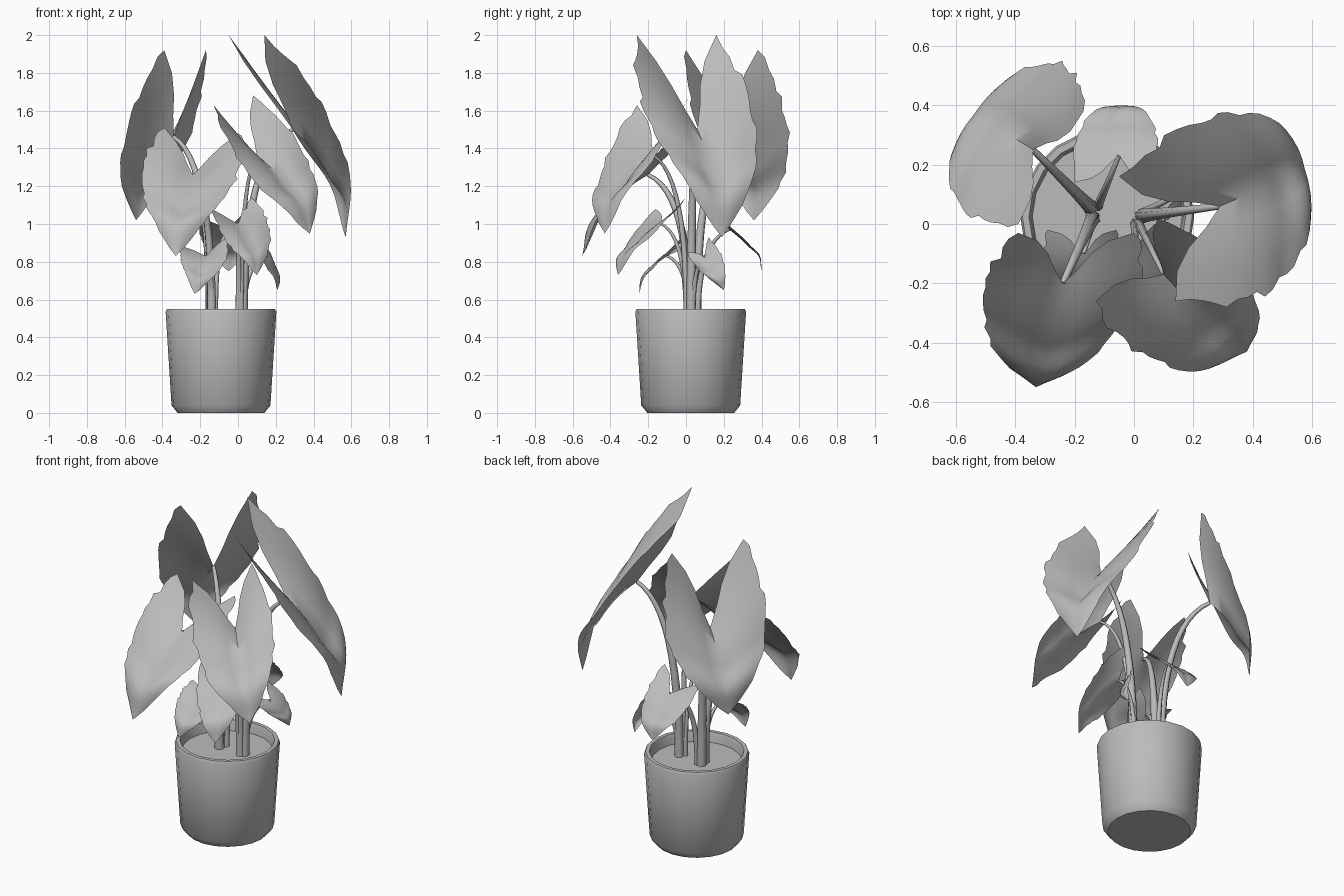
import bpy
import bmesh
import math
import random
from mathutils import Vector

random.seed(4)
if "Cube" in bpy.data.objects:
    bpy.data.objects.remove(bpy.data.objects["Cube"], do_unlink=True)

# Single plain material
grey = bpy.data.materials.new("plain_grey")
grey.use_nodes = True
GREY = (0.5, 0.5, 0.5, 1)
grey.diffuse_color = GREY
grey.node_tree.nodes["Principled BSDF"].inputs["Base Color"].default_value = GREY


def select_only(obj):
    bpy.ops.object.select_all(action="DESELECT")
    obj.select_set(True)
    bpy.context.view_layer.objects.active = obj


def mesh_object(name, bm, angle):
    mesh = bpy.data.meshes.new(name)
    bm.to_mesh(mesh)
    bm.free()
    mesh.materials.append(grey)
    obj = bpy.data.objects.new(name, mesh)
    bpy.context.collection.objects.link(obj)
    select_only(obj)
    bpy.ops.object.shade_smooth_by_angle(angle=math.radians(angle))


def lathe(name, profile, centre, sides):
    """Spin a radius/height profile that starts on the axis."""
    bm = bmesh.new()
    verts = [bm.verts.new((r, 0, z)) for r, z in profile]
    edges = [bm.edges.new(pair) for pair in zip(verts, verts[1:])]
    bmesh.ops.spin(bm, geom=verts + edges, axis=(0, 0, 1), cent=(0, 0, 0),
                   steps=sides, angle=math.tau)
    bmesh.ops.remove_doubles(bm, verts=bm.verts, dist=0.0005)
    bmesh.ops.recalc_face_normals(bm, faces=bm.faces)
    bmesh.ops.translate(bm, verts=bm.verts, vec=centre)
    mesh_object(name, bm, 35)


def through(a, b, c, t):
    """Quadratic passing through a, b and c."""
    return a * (1 - t) * (1 - 2 * t) + b * 4 * t * (1 - t) + c * t * (2 * t - 1)


def leaf(name, notch, tip, lobes, sides, rows=20, cols=4):
    """Heart-shaped blade: two halves spread from a bowed midrib."""
    notch, tip = Vector(notch), Vector(tip)
    lobes = [Vector(p) for p in lobes]
    sides = [Vector(p) for p in sides]
    up = (sides[1] - sides[0]).cross(tip - notch).normalized()
    if up.z < 0:
        up.negate()
    size = (tip - notch).length
    mid = (notch + tip) / 2 + up * size * 0.1
    bm = bmesh.new()
    grid = []
    for i in range(rows + 1):
        t = i / rows
        # The lower half of the blade bows out, then drops to the tip
        droop = up * size * 0.055 * math.sin(math.tau * max(t, 0.5)) ** 2
        rib = through(notch, mid, tip, t) + droop
        row = []
        for j in range(-cols, cols + 1):
            half = 0 if j < 0 else 1
            s = abs(j) / cols
            edge = through(lobes[half], sides[half], tip, t) + droop
            reach = s
            if s == 1 and 0 < i < rows:
                reach += random.uniform(-0.05, 0.05)
            puff = up * size * 0.03 * math.sin(math.pi * s) * math.sin(math.pi * t)
            # Rounded inner edges of the two lobes, curled slightly back
            swell = (lobes[1 - half] - lobes[half]) * 0.13 - up * size * 0.07
            swell *= math.sin(math.pi * s) * s * (1 - t) ** 4
            row.append(bm.verts.new(rib.lerp(edge, reach) + puff + swell))
        grid.append(row)
    for low, high in zip(grid, grid[1:]):
        for j in range(2 * cols):
            bm.faces.new((low[j], low[j + 1], high[j + 1], high[j]))
    bmesh.ops.remove_doubles(bm, verts=bm.verts, dist=0.0005)
    bm.normal_update()
    if sum(f.normal.dot(up) for f in bm.faces) < 0:
        bmesh.ops.reverse_faces(bm, faces=bm.faces)
    mesh_object(name, bm, 60)


def stem(name, base, end, thick):
    """Tapered stalk that rises straight, then arches out to the leaf."""
    base, end = Vector(base), Vector(end)
    bend = Vector((base.x, base.y, base.z + (end.z - base.z) * 0.88))
    curve = bpy.data.curves.new(name, "CURVE")
    curve.dimensions = "3D"
    curve.bevel_depth = thick
    curve.bevel_resolution = 1
    curve.use_fill_caps = True
    spline = curve.splines.new("POLY")
    count = 12
    spline.points.add(count)
    for i, point in enumerate(spline.points):
        t = i / count
        pos = base.lerp(bend, t).lerp(bend.lerp(end, t), t)
        point.co = (*pos, 1)
        point.radius = 1 - 0.6 * t
    spline.use_smooth = True
    curve.materials.append(grey)
    obj = bpy.data.objects.new(name, curve)
    bpy.context.collection.objects.link(obj)
    select_only(obj)
    bpy.ops.object.convert(target="MESH")


# Pot with a chamfered foot and rim, and the soil inside
POT = (-0.09, 0.025, 0)
lathe("pot", [(0, 0), (0.23, 0), (0.262, 0.04), (0.293, 0.535), (0.286, 0.55),
              (0.264, 0.55), (0.257, 0.53), (0.25, 0.47)], POT, 20)
lathe("soil", [(0, 0.49), (0.253, 0.49)], POT, 20)

# Leaves: clump, notch, tip, two lobe ends, two widest side points
LEFT_CLUMP, RIGHT_CLUMP = (-0.13, 0.04), (0.005, 0.025)
plants = {
    "large_left": (RIGHT_CLUMP, (.29, .06, 1.5), (.57, .19, .93),
                   [(-.05, .16, 2), (.14, -.26, 2)],
                   [(.32, .37, 1.45), (.49, -.19, 1.53)]),
    "large_back": (LEFT_CLUMP, (-.34, .25, 1.46), (-.54, .36, 1.02),
                   [(-.17, .38, 1.92), (-.39, 0, 1.92)],
                   [(-.27, .54, 1.43), (-.6, .08, 1.45)]),
    "large_front": (LEFT_CLUMP, (-.24, -.2, 1.26), (-.33, -.55, .83),
                    [(-.39, -.03, 1.51), (0, -.03, 1.48)],
                    [(-.51, -.29, 1.2), (-.03, -.31, 1.2)]),
    "medium_front": (RIGHT_CLUMP, (.1, -.17, 1.36), (.38, -.43, .95),
                     [(-.13, -.26, 1.63), (.08, .02, 1.68)],
                     [(.07, -.46, 1.24), (.37, -.18, 1.33)]),
    "small_front": (RIGHT_CLUMP, (0, -.13, 1), (.1, -.36, .73),
                    [(-.14, -.16, 1.08), (.07, 0, 1.14)],
                    [(-.04, -.32, .88), (.17, -.17, .95)]),
    "small_right": (LEFT_CLUMP, (-.17, -.1, .83), (-.23, -.25, .63),
                    [(-.29, -.02, .88), (-.06, -.02, .93)],
                    [(-.3, -.16, .8), (-.08, -.16, .78)]),
    "small_back": (LEFT_CLUMP, (-.05, .23, .97), (-.05, .4, .75),
                   [(-.2, .14, 1.03), (.06, .12, 1.08)],
                   [(-.18, .32, .89), (.07, .32, .9)]),
    "small_left": (RIGHT_CLUMP, (.15, .1, .83), (.21, .2, .65),
                   [(.1, .01, .85), (.12, .12, .93)],
                   [(.15, .06, .77), (.19, .2, .8)]),
}
for name, (clump, notch, tip, lobes, sides) in plants.items():
    leaf(name + "_leaf", notch, tip, lobes, sides)
    # Each stalk leans to its leaf's side of the clump
    out = (Vector(notch).xy - Vector(clump)).normalized() * 0.022
    foot = (clump[0] + out.x, clump[1] + out.y, 0.47)
    stem(name + "_stem", foot, notch, 0.027 if "large" in name else 0.018)
